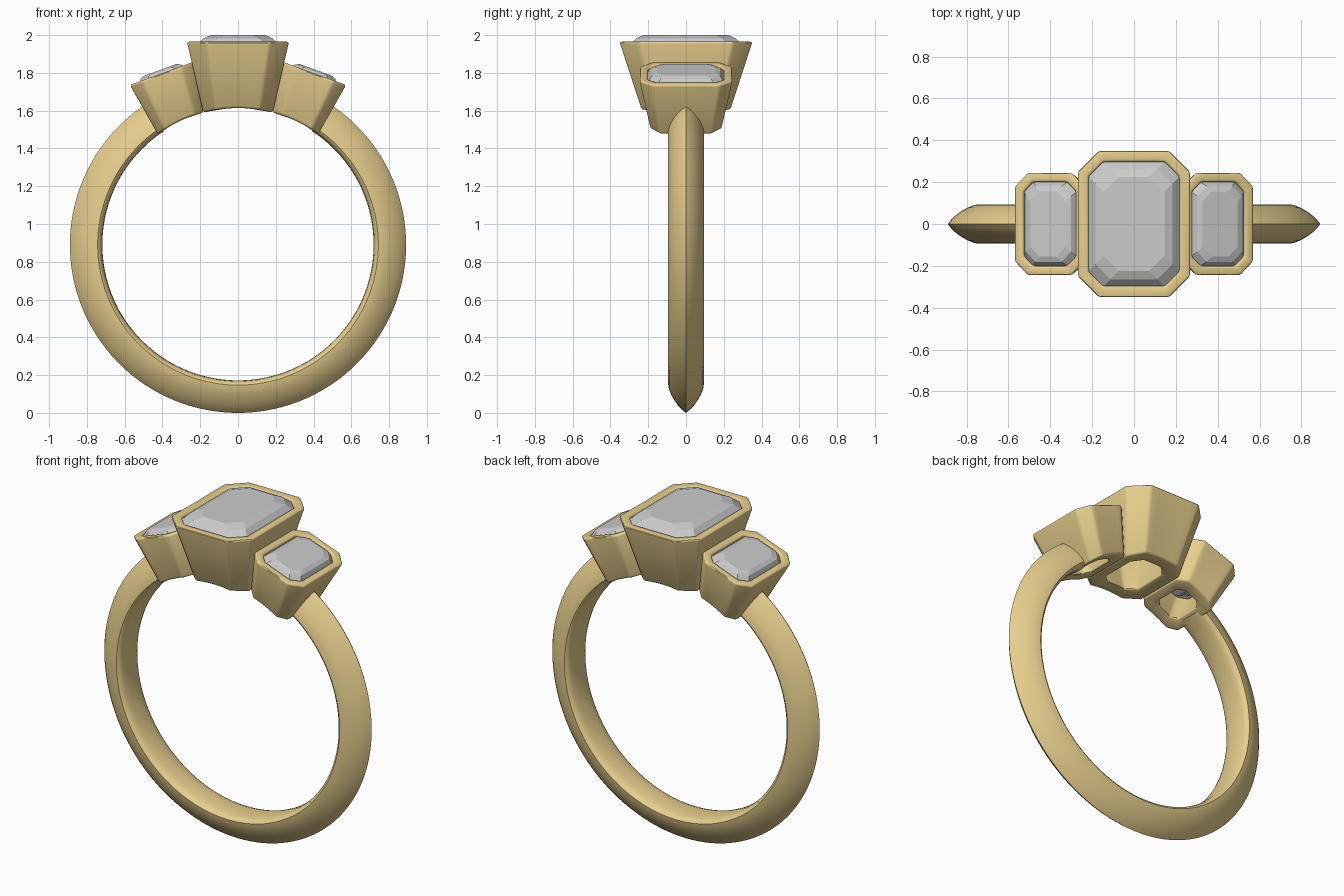
import bpy, bmesh, math
from mathutils import Matrix, Vector

if "Cube" in bpy.data.objects:
    bpy.data.objects.remove(bpy.data.objects["Cube"])

CZ = 0.89          # centre height of the finger hole
gold = bpy.data.materials.new("gold")
gold.diffuse_color = (0.80, 0.62, 0.27, 1)
gold.use_nodes = True
gold.node_tree.nodes["Principled BSDF"].inputs["Base Color"].default_value = gold.diffuse_color


def finish(bm, name, mat=None, smooth=None, bevel=0):
    bmesh.ops.recalc_face_normals(bm, faces=bm.faces)
    me = bpy.data.meshes.new(name)
    bm.to_mesh(me)
    bm.free()
    ob = bpy.data.objects.new(name, me)
    bpy.context.collection.objects.link(ob)
    if mat:
        me.materials.append(mat)
    bpy.ops.object.select_all(action='DESELECT')
    bpy.context.view_layer.objects.active = ob
    ob.select_set(True)
    if bevel:
        m = ob.modifiers.new("rounded_edges", 'BEVEL')
        m.width, m.segments = bevel, 3
        m.limit_method, m.angle_limit = 'ANGLE', math.radians(25)
        bpy.ops.object.modifier_apply(modifier=m.name)
    if smooth:
        bpy.ops.object.shade_smooth_by_angle(angle=math.radians(smooth))
    return ob


def octagon(hx, hy, cut, z, n=1):
    """Cut-corner rectangle; the two x-running edges are split into n."""
    a = hx - cut
    row = [-a + 2 * a * i / n for i in range(n + 1)]
    pts = [(x, -hy) for x in row] + [(hx, -hy + cut), (hx, hy - cut)]
    pts += [(-x, -y) for x, y in pts]
    return [Vector((x, y, z)) for x, y in pts]


def bridge(bm, loops, closed):
    vs = [[bm.verts.new(p) for p in l] for l in loops]
    n = len(vs[0])
    for a, b in zip(vs, vs[1:] + vs[:1] if closed else vs[1:]):
        for i in range(n):
            j = (i + 1) % n
            bm.faces.new((a[i], a[j], b[j], b[i]))
    if not closed:
        bm.faces.new(vs[0])
        bm.faces.new(vs[-1])


def bezel(name, mtx, top, bottom, inner, hole, height, cut):
    loops = [octagon(*bottom, cut * .75, -height, 6), octagon(*top, cut, 0, 6),
             octagon(*inner, cut * .7, 0, 6), octagon(*inner, cut * .7, -.05, 6),
             octagon(*hole, cut * .5, -height, 6)]
    loops = [[mtx @ p for p in l] for l in loops]
    # underside follows the finger hole
    for l in (loops[0], loops[-1]):
        for p in l:
            k = 0.724 / math.hypot(p.x, p.z - CZ)
            p.x, p.z = p.x * k, CZ + (p.z - CZ) * k
    bm = bmesh.new()
    bridge(bm, loops, True)
    finish(bm, name, gold, 35, 0.012)


def gem(name, mtx, hx, hy, cut, rise, depth):
    # (inset, height) steps from keel to table
    steps = [(.8 * hx, -depth), (.45 * hx, -depth * .6), (.16 * hx, -depth * .25),
             (0, -.035), (0, -.02), (.16 * hx, rise * .5), (.34 * hx, rise)]
    bm = bmesh.new()
    bridge(bm, [[mtx @ p for p in octagon(hx - i, hy - i, min(cut, (hx - i) * .6), z)]
                for i, z in steps], False)
    finish(bm, name)


# Knife-edged band, open at the top where the settings sit
half = [(.718, 0), (.719, .035), (.723, .065), (.73, .085), (.743, .094),
        (.765, .090), (.795, .078), (.825, .061), (.855, .039), (.875, .019)]
profile = half + [(.89, 0)] + [(r, -y) for r, y in half[:0:-1]]
start, end, N = math.radians(123), math.radians(417), 120
rings = []
for i in range(N + 1):
    a = start + (end - start) * i / N
    rings.append([Vector((r * math.cos(a), y, CZ + r * math.sin(a))) for r, y in profile])
bm = bmesh.new()
bridge(bm, rings, False)
finish(bm, "band", gold, 40)

# Centre setting and stone
centre = Matrix.Translation((0, 0, 1.965))
bezel("centre_bezel", centre, (.27, .352), (.19, .235), (.217, .297), (.11, .15), .35, .10)
gem("centre_stone", centre, .219, .299, .072, .035, .2)

# Tilted side settings and stones
for s, side in ((-1, "left"), (1, "right")):
    m = Matrix.Translation((s * .405, 0, 1.797)) @ Matrix.Rotation(s * math.radians(20), 4, 'Y')
    bezel(side + "_bezel", m, (.178, .247), (.138, .188), (.133, .2), (.075, .105), .263, .066)
    gem(side + "_stone", m, .135, .202, .047, .02, .14)
